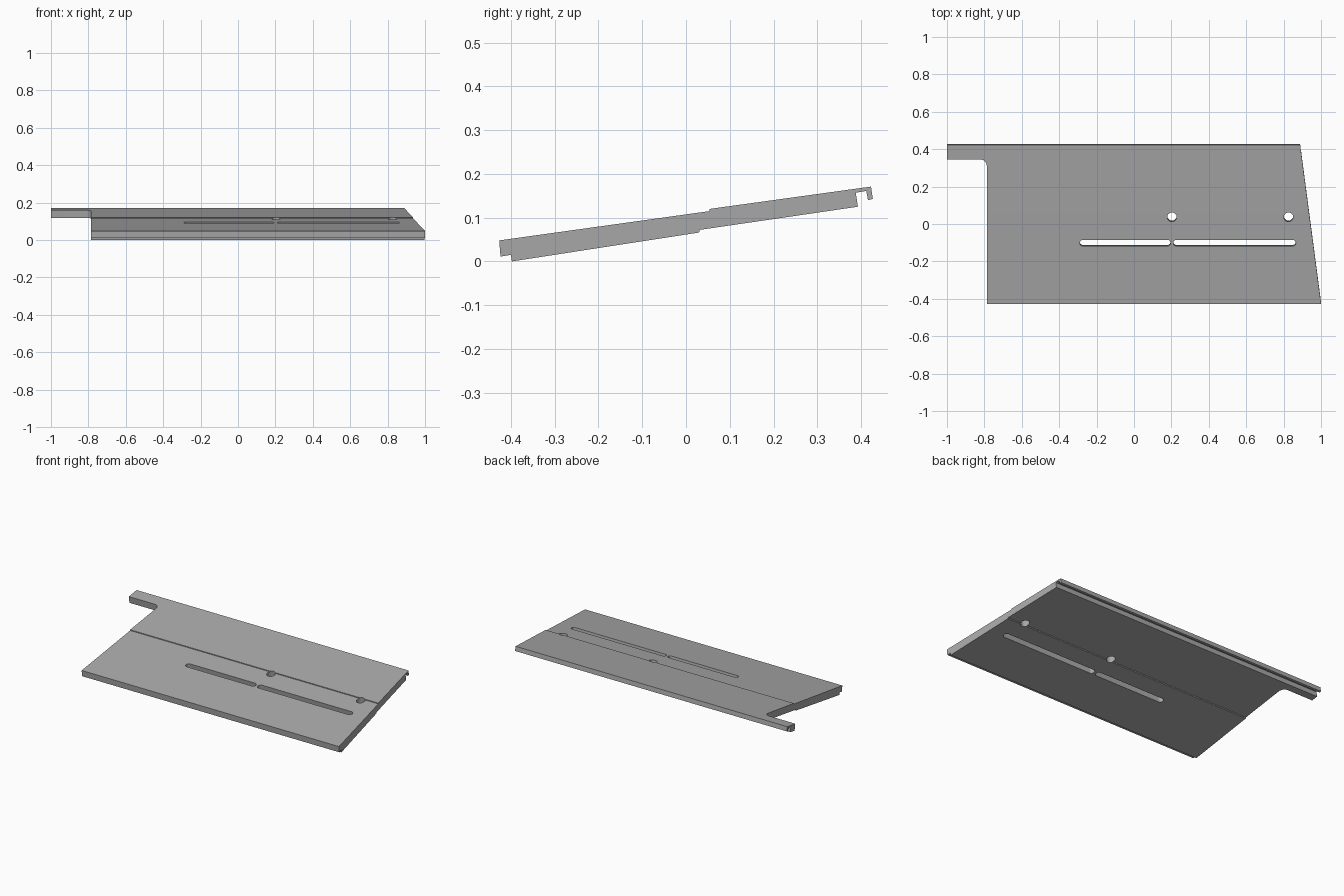
import bpy, bmesh, math
from mathutils import Vector

cube = bpy.data.objects.get("Cube")
if cube:
    bpy.data.objects.remove(cube, do_unlink=True)

grey = bpy.data.materials.new("plain_grey")
grey.use_nodes = True
colour = (0.4, 0.4, 0.4, 1)
grey.diffuse_color = colour
grey.node_tree.nodes["Principled BSDF"].inputs["Base Color"].default_value = colour

SLOPE = 0.142
NORMAL = Vector((0, -SLOPE, 1)).normalized()


def prism(name, points, offset):
    """Extrude a closed loop of 3D points along an offset."""
    bm = bmesh.new()
    face = bm.faces.new([bm.verts.new(p) for p in points])
    ext = bmesh.ops.extrude_face_region(bm, geom=[face])
    bmesh.ops.translate(bm, vec=offset,
                        verts=[v for v in ext["geom"] if isinstance(v, bmesh.types.BMVert)])
    bmesh.ops.recalc_face_normals(bm, faces=bm.faces)
    mesh = bpy.data.meshes.new(name)
    bm.to_mesh(mesh)
    bm.free()
    mesh.materials.append(grey)
    obj = bpy.data.objects.new(name, mesh)
    bpy.context.collection.objects.link(obj)
    return obj


def plan_cutter(name, outline):
    """Prism square to the sloping top, from a plan outline on that top."""
    pts = [Vector((x, y, 0.11 + SLOPE * y)) - NORMAL * 0.3 for x, y in outline]
    return prism(name, pts, NORMAL * 0.6)


def arc(cx, cy, r, start, end, steps=12):
    return [(cx + r * math.cos(math.radians(start + (end - start) * i / steps)),
             cy + r * math.sin(math.radians(start + (end - start) * i / steps)))
            for i in range(steps + 1)]


def slot(x0, x1, y, r):
    return arc(x0 + r, y, r, 90, 270) + arc(x1 - r, y, r, -90, 90)


def cut(target, cutter, operation):
    cutter.hide_render = True
    mod = target.modifiers.new(cutter.name, "BOOLEAN")
    mod.object, mod.operation, mod.solver = cutter, operation, "EXACT"
    bpy.context.view_layer.objects.active = target
    bpy.ops.object.modifier_apply(modifier=mod.name)
    bpy.data.objects.remove(cutter, do_unlink=True)


# Sloping board section: stepped faces, front rebate and hooked rear lip
section = [(-0.427, 0.048), (0.054, 0.115), (0.054, 0.120), (0.423, 0.171),
           (0.427, 0.143), (0.416, 0.140), (0.412, 0.161), (0.388, 0.157),
           (0.393, 0.125), (0.031, 0.072), (0.030, 0.066), (-0.398, 0.0),
           (-0.400, 0.015), (-0.424, 0.011)]
board = prism("board", [(-1.2, y, z) for y, z in section], Vector((2.4, 0, 0)))

# Plan shape: slanted side, rear tab and rounded inner corner
outline = [(-1, 0.6), (0.865, 0.6), (1.023, -0.6), (-0.787, -0.6)]
outline += arc(-0.822, 0.31, 0.035, 0, 90) + [(-1, 0.345)]
cut(board, plan_cutter("plan_shape", outline), "INTERSECT")

# Long slots and round holes
for x0, x1 in ((-0.29, 0.195), (0.21, 0.865)):
    cut(board, plan_cutter("slot_cutter", slot(x0, x1, -0.102, 0.017)), "DIFFERENCE")
for x in (0.203, 0.826):
    cut(board, plan_cutter("hole_cutter", arc(x, 0.037, 0.025, 0, 345, 23)), "DIFFERENCE")

bpy.ops.object.select_all(action="DESELECT")
board.select_set(True)
bpy.context.view_layer.objects.active = board
bpy.ops.object.shade_smooth_by_angle(angle=math.radians(30))
